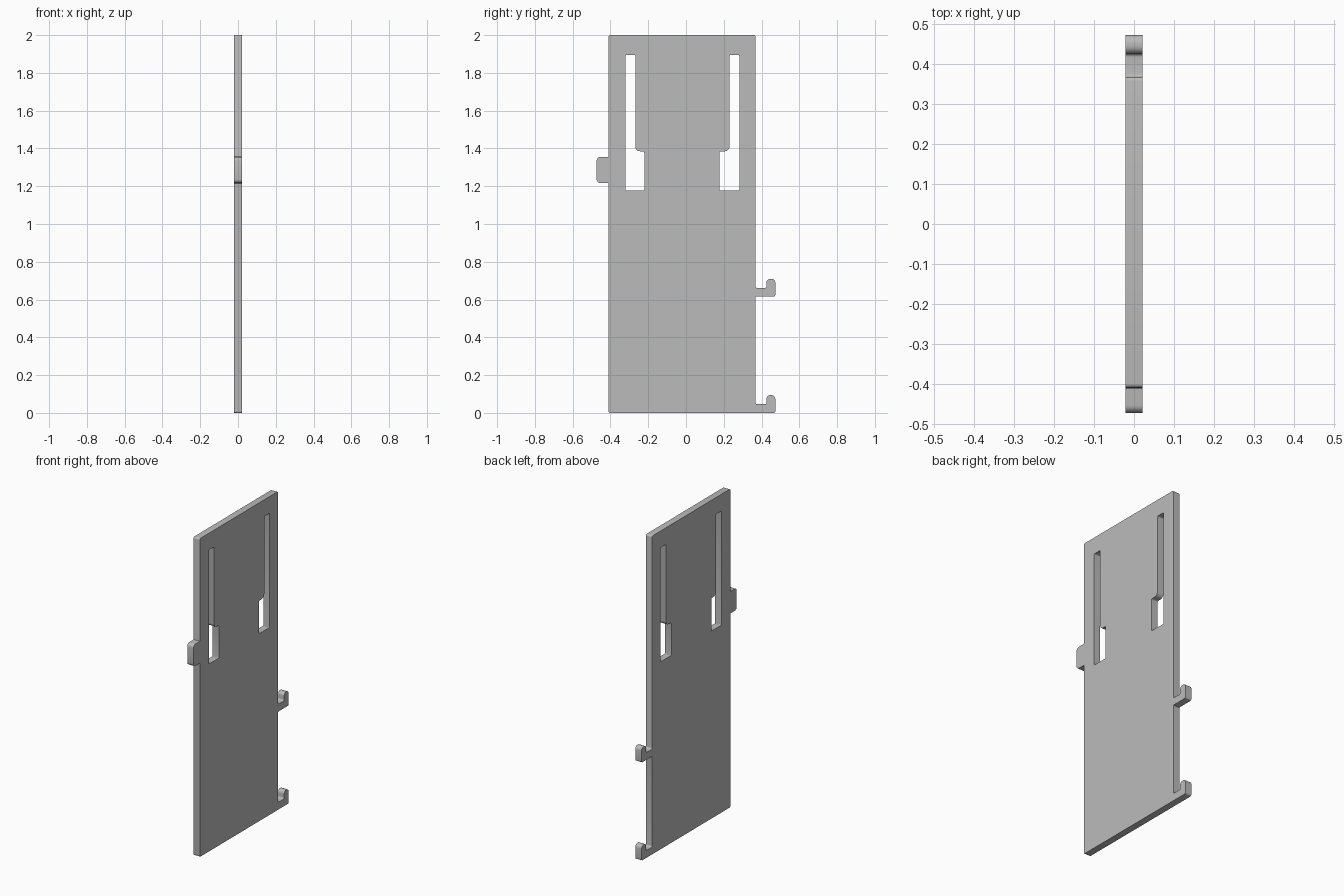
import bpy, bmesh, math
from mathutils import Vector

cube = bpy.data.objects.get("Cube")
if cube:
    bpy.data.objects.remove(cube, do_unlink=True)

HALF_THICKNESS = 0.0215
FRONT, BACK, TIP = -0.41, 0.368, 0.473


def rounded(corners, steps=5):
    """Replace each square corner (y, z, radius) with an arc."""
    out = []
    for i, (y, z, r) in enumerate(corners):
        p = Vector((y, z))
        if r == 0:
            out.append(p)
            continue
        u = (Vector(corners[i - 1][:2]) - p).normalized()
        v = (Vector(corners[(i + 1) % len(corners)][:2]) - p).normalized()
        centre = p + r * (u + v)
        for s in range(steps + 1):
            t = s / steps * math.pi / 2
            out.append(centre - r * (v * math.cos(t) + u * math.sin(t)))
    return out


def hook(base, low_edge):
    """Upturned hook on the back edge, listed from bottom to top."""
    return low_edge + [
        (TIP, base, 0.01), (TIP, base + 0.094, 0.02),
        (0.426, base + 0.094, 0.02), (0.426, base + 0.046, 0.008),
        (BACK, base + 0.046, 0.008)]


def slot(side):
    """Keyhole slot: narrow above, widened inward below."""
    outer, inner, wide = (-0.32, -0.268, -0.221) if side < 0 else (0.282, 0.23, 0.177)
    return rounded([
        (outer, 1.178, 0.005), (wide, 1.178, 0.005), (wide, 1.385, 0.008),
        (inner, 1.385, 0.025), (inner, 1.895, 0.006), (outer, 1.895, 0.006)])


# Outline: bottom edge, two hooks, top edge, front tab
outline = rounded(
    [(FRONT, 0, 0.008)]
    + hook(0, [])
    + hook(0.616, [(BACK, 0.616, 0.004)])
    + [(BACK, 2, 0.01), (FRONT, 2, 0.01),
       (FRONT, 1.355, 0.004), (-TIP, 1.355, 0.02),
       (-TIP, 1.217, 0.02), (FRONT, 1.217, 0.004)])

# Filled flat profile with both slots, given thickness
curve = bpy.data.curves.new("panel_profile", "CURVE")
curve.dimensions = "2D"
curve.fill_mode = "BOTH"
curve.extrude = HALF_THICKNESS
for loop in (outline, slot(-1), slot(1)):
    spline = curve.splines.new("POLY")
    spline.points.add(len(loop) - 1)
    for point, co in zip(spline.points, loop):
        point.co = (co.x, co.y, 0, 1)
    spline.use_cyclic_u = True

panel = bpy.data.objects.new("slotted_panel", curve)
bpy.context.collection.objects.link(panel)
panel.rotation_euler = (math.pi / 2, 0, math.pi / 2)
bpy.ops.object.select_all(action="DESELECT")
panel.select_set(True)
bpy.context.view_layer.objects.active = panel
bpy.ops.object.convert(target="MESH")
bpy.ops.object.transform_apply(location=False, rotation=True, scale=False)

# Weld the caps to the walls
panel = bpy.context.object
bm = bmesh.new()
bm.from_mesh(panel.data)
bmesh.ops.remove_doubles(bm, verts=bm.verts, dist=0.0002)
bmesh.ops.recalc_face_normals(bm, faces=bm.faces)
bm.to_mesh(panel.data)
bm.free()

# Plain grey
grey = bpy.data.materials.new("plain_grey")
grey.use_nodes = True
colour = (0.5, 0.5, 0.5, 1)
grey.diffuse_color = colour
grey.node_tree.nodes["Principled BSDF"].inputs["Base Color"].default_value = colour
panel.data.materials.clear()
panel.data.materials.append(grey)
bpy.ops.object.shade_smooth_by_angle(angle=math.radians(30))
